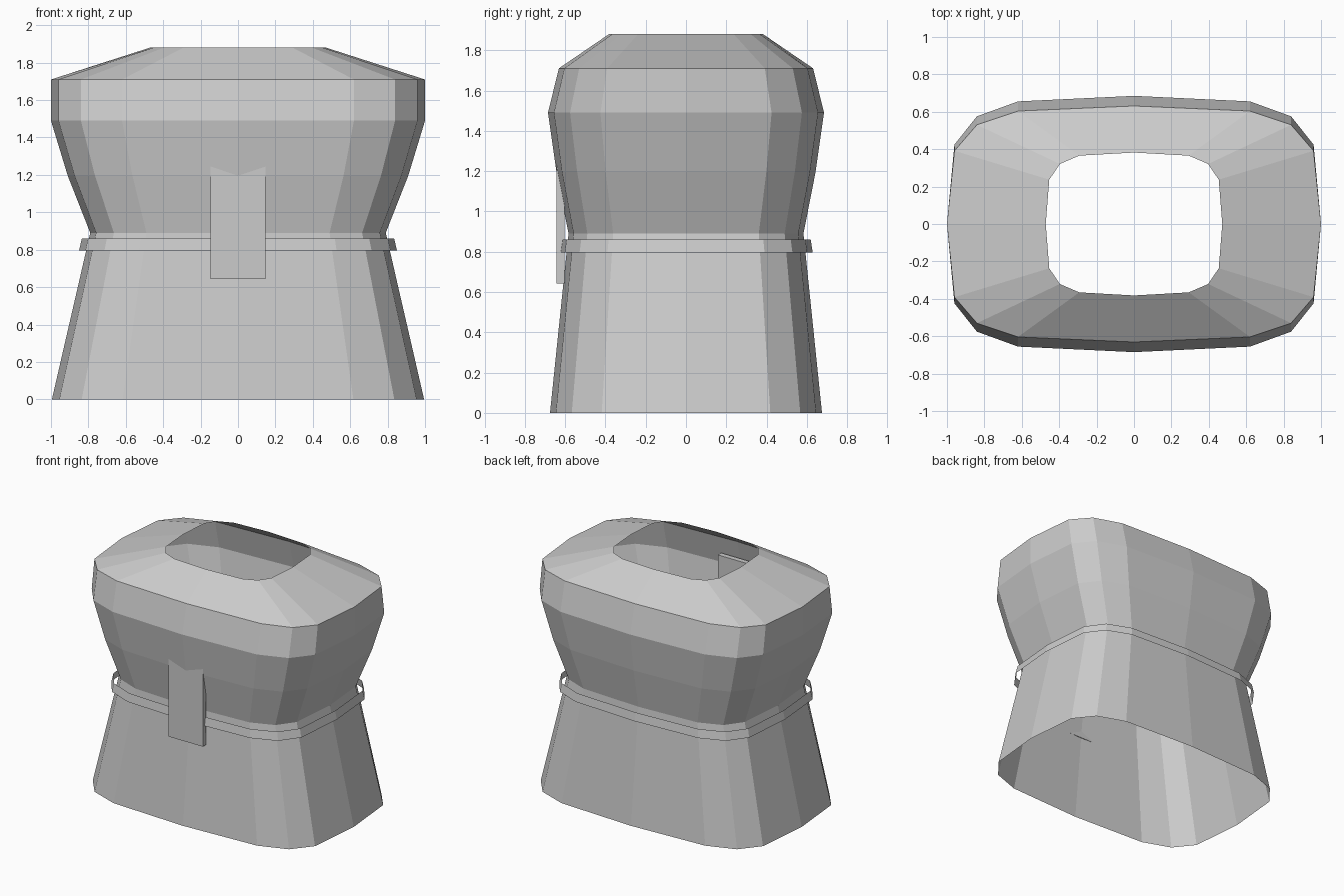
import bpy, bmesh

if "Cube" in bpy.data.objects:
    bpy.data.objects.remove(bpy.data.objects["Cube"])

# One quadrant of the rounded-rectangle section, mirrored to a 16-sided ring
QUAD = [(1, 0), (.96, .62), (.84, .84), (.62, .957), (0, 1)]
half = QUAD + [(-x, y) for x, y in reversed(QUAD[:-1])]
SECTION = half + [(x, -y) for x, y in reversed(half[1:-1])]


def finish(bm, name):
    bmesh.ops.recalc_face_normals(bm, faces=bm.faces)
    mesh = bpy.data.meshes.new(name)
    bm.to_mesh(mesh)
    bm.free()
    obj = bpy.data.objects.new(name, mesh)
    bpy.context.collection.objects.link(obj)
    return obj


def loft(name, profile):
    """Open tube through scaled sections given as (z, half width, half depth)."""
    bm = bmesh.new()
    rings = [[bm.verts.new((x * rx, y * ry, z)) for x, y in SECTION]
             for z, rx, ry in profile]
    n = len(SECTION)
    for a, b in zip(rings, rings[1:]):
        for i in range(n):
            j = (i + 1) % n
            bm.faces.new((a[i], a[j], b[j], b[i]))
    return finish(bm, name)


# Garment shell: flared skirt, narrow waist, chest and shoulders, open neck
loft("tunic_body", [
    (0, .995, .675), (.89, .79, .583), (1.195, .91, .643),
    (1.49, 1.0, .685), (1.71, 1.0, .631), (1.88, .472, .382)])

# Belt strip standing clear of the waist
loft("belt", [(.795, .85, .629), (.86, .835, .619)])

# Front flap, its top buried in the chest
bm = bmesh.new()
bmesh.ops.create_cube(bm, size=1)
for v in bm.verts:
    v.co.x *= .295
    v.co.y = -.623 + v.co.y * .04
    v.co.z = 1.11 + v.co.z * .935
finish(bm, "front_flap")
